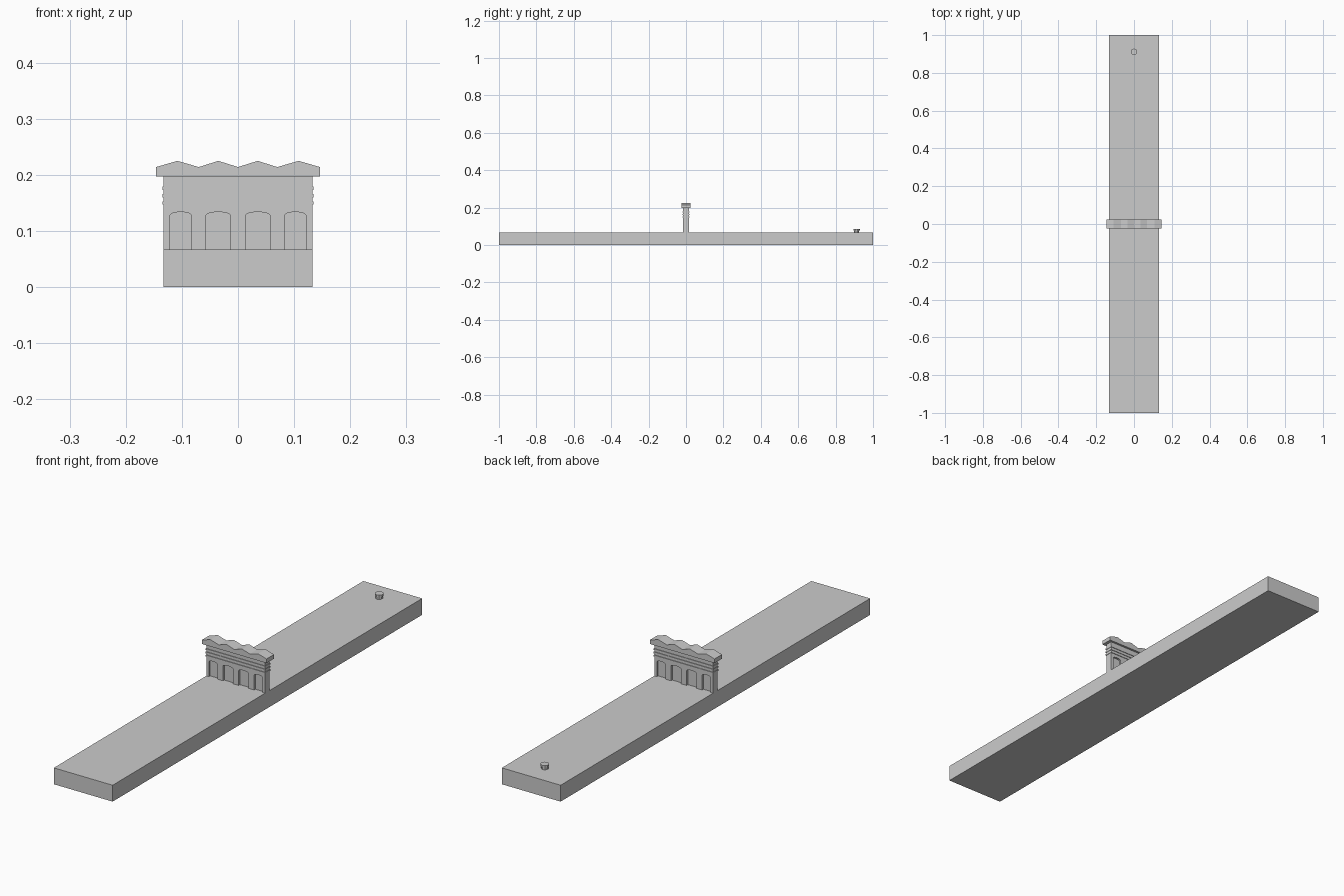
import bpy, bmesh, math

if "Cube" in bpy.data.objects:
    bpy.data.objects.remove(bpy.data.objects["Cube"])

W = 0.133          # half width of base and wall
BASE_H = 0.067     # top of the base slab


def finish(name, bm):
    bmesh.ops.recalc_face_normals(bm, faces=bm.faces)
    me = bpy.data.meshes.new(name)
    bm.to_mesh(me)
    bm.free()
    ob = bpy.data.objects.new(name, me)
    bpy.context.collection.objects.link(ob)
    return ob


def box(name, x, y, z0, z1):
    """Box centred in x and y with half sizes x, y."""
    return extrude(name, [(-x, z0), (x, z0), (x, z1), (-x, z1)], -y, y)


def extrude(name, pts, y0, y1):
    """Extrude an x-z outline from y0 to y1."""
    bm = bmesh.new()
    face = bm.faces.new([bm.verts.new((x, y0, z)) for x, z in pts])
    out = bmesh.ops.extrude_face_region(bm, geom=[face])
    for v in out["geom"]:
        if isinstance(v, bmesh.types.BMVert):
            v.co.y = y1
    return finish(name, bm)


def cylinder(name, r, y, z0, z1, sides=10):
    bm = bmesh.new()
    bmesh.ops.create_cone(bm, cap_ends=True, segments=sides,
                          radius1=r, radius2=r, depth=z1 - z0)
    bmesh.ops.translate(bm, verts=bm.verts, vec=(0, y, (z0 + z1) / 2))
    return finish(name, bm)


# Long base slab
box("base", W, 1.0, 0.0, BASE_H)

# Thin wall core that forms the backs of the arched niches
box("wall_core", W - 0.002, 0.007, BASE_H, 0.197)

# Wall facing with four shallow-arched niches, one on each side
outline = [(-W, BASE_H)]
for cx, hw in ((-0.102, 0.019), (-0.035, 0.022), (0.035, 0.022), (0.102, 0.019)):
    outline.append((cx - hw, BASE_H))
    for i in range(7):
        a = math.pi * (1 - i / 6)
        outline.append((cx + hw * math.cos(a), 0.128 + 0.006 * math.sin(a)))
    outline.append((cx + hw, BASE_H))
outline += [(W, BASE_H), (W, 0.197), (-W, 0.197)]
extrude("facing_front", outline, -0.015, -0.006)
extrude("facing_back", outline, 0.006, 0.015)
for s in (-1, 1):
    end = box("wall_end", 0.006, 0.015, BASE_H, 0.197)
    end.location.x = s * (W - 0.006)

# Slim string courses above the niches
for z in (0.150, 0.163, 0.176):
    box("string_course", W + 0.0015, 0.0175, z - 0.003, z + 0.003)

# Cornice with four low gables
cornice = [(-0.146, 0.197), (0.146, 0.197), (0.146, 0.214), (0.108, 0.225),
           (0.07, 0.214), (0.035, 0.225), (0, 0.214), (-0.035, 0.225),
           (-0.07, 0.214), (-0.108, 0.225), (-0.146, 0.214)]
extrude("gabled_cornice", cornice, -0.024, 0.024)

# Small capped post near the far end
cylinder("post_shaft", 0.014, 0.912, BASE_H, 0.078)
cylinder("post_cap", 0.017, 0.912, 0.077, 0.086)
